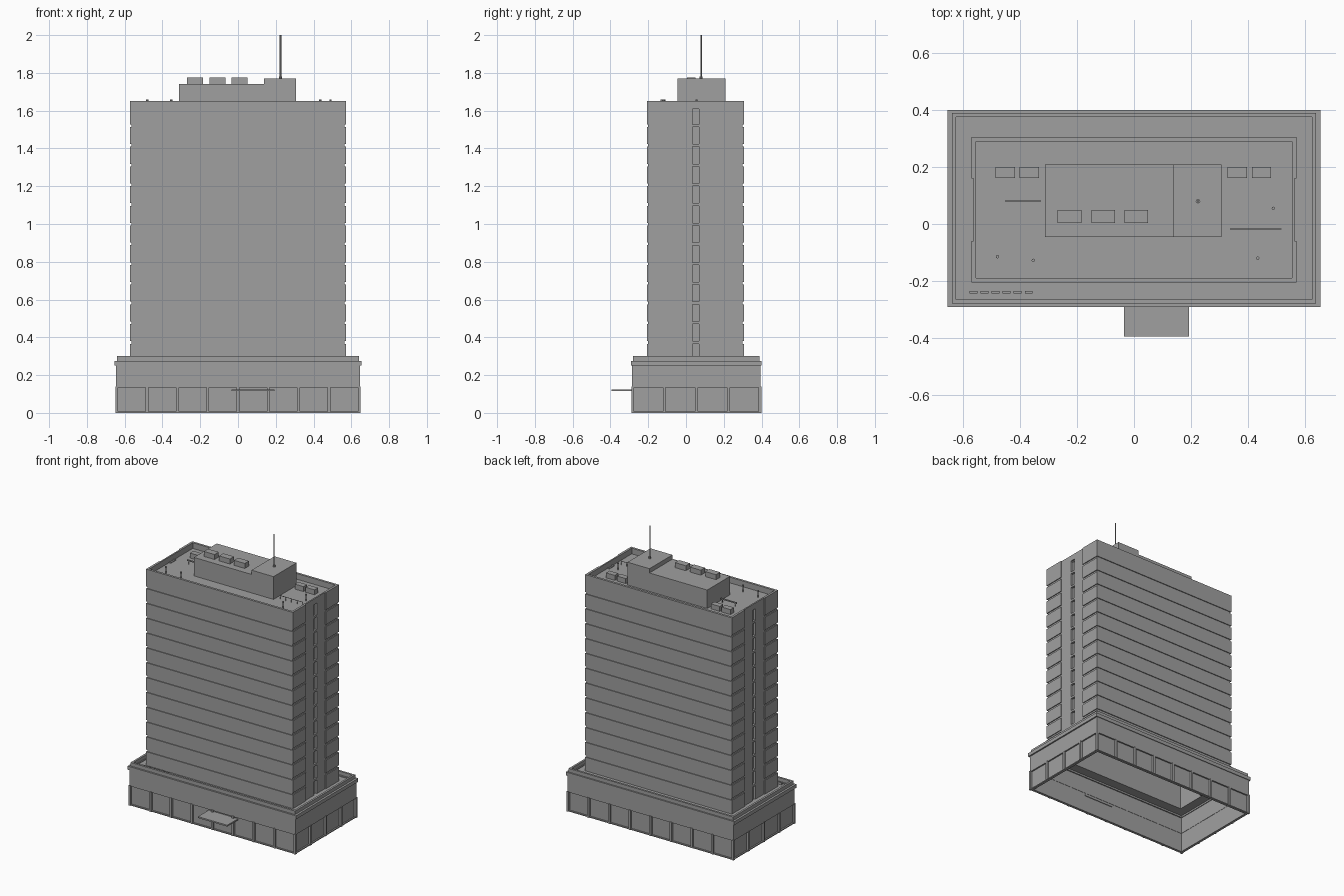
import bpy
import bmesh

old = bpy.data.objects.get("Cube")
if old:
    bpy.data.objects.remove(old)

# Single concrete material
GREY = (0.35, 0.35, 0.35, 1)
concrete = bpy.data.materials.new("concrete_grey")
concrete.use_nodes = True
concrete.diffuse_color = GREY
concrete.node_tree.nodes["Principled BSDF"].inputs["Base Color"].default_value = GREY
concrete.node_tree.nodes["Principled BSDF"].inputs["Roughness"].default_value = 0.8


def finish(name, bm):
    bmesh.ops.recalc_face_normals(bm, faces=bm.faces)
    mesh = bpy.data.meshes.new(name)
    bm.to_mesh(mesh)
    bm.free()
    mesh.materials.append(concrete)
    obj = bpy.data.objects.new(name, mesh)
    bpy.context.collection.objects.link(obj)
    return obj


def box(name, x0, x1, y0, y1, z0, z1):
    bm = bmesh.new()
    for v in bmesh.ops.create_cube(bm, size=1)["verts"]:
        v.co.x = x1 if v.co.x > 0 else x0
        v.co.y = y1 if v.co.y > 0 else y0
        v.co.z = z1 if v.co.z > 0 else z0
    return finish(name, bm)


def rod(name, x, y, z0, z1, r, sides=8):
    bm = bmesh.new()
    cone = bmesh.ops.create_cone(bm, cap_ends=True, segments=sides,
                                 radius1=r, radius2=r, depth=z1 - z0)
    bmesh.ops.translate(bm, verts=cone["verts"], vec=(x, y, (z0 + z1) / 2))
    return finish(name, bm)


def prism(name, outer, inner, z0, z1, closed=True):
    """Wall between two matching outlines, extruded upward."""
    bm = bmesh.new()
    n = len(outer)
    a = [bm.verts.new((x, y, z0)) for x, y in outer]
    b = [bm.verts.new((x, y, z0)) for x, y in inner]
    faces = []
    for i in range(n if closed else n - 1):
        j = (i + 1) % n
        faces.append(bm.faces.new((a[i], a[j], b[j], b[i])))
    up = bmesh.ops.extrude_face_region(bm, geom=faces, use_keep_orig=True)["geom"]
    verts = [g for g in up if isinstance(g, bmesh.types.BMVert)]
    bmesh.ops.translate(bm, verts=verts, vec=(0, 0, z1 - z0))
    return finish(name, bm)


def rect(hx, y0, y1, inset=0.0):
    hx, y0, y1 = hx - inset, y0 + inset, y1 - inset
    return [(-hx, y0), (hx, y0), (hx, y1), (-hx, y1)]


def ring(name, hx, y0, y1, t, z0, z1):
    return prism(name, rect(hx, y0, y1), rect(hx, y0, y1, t), z0, z1)


# Podium: open underneath, glazed ground floor, wall, cornice, parapet, terrace
X, Y0, Y1 = 0.645, -0.285, 0.395
ring("shopfront_glazing", X - 0.01, Y0 + 0.01, Y1 - 0.01, 0.008, 0, 0.14)
ring("shopfront_sill", X, Y0, Y1, 0.015, 0, 0.007)
ring("podium_wall", X, Y0, Y1, 0.02, 0.135, 0.25)
ring("podium_cornice", X + 0.01, Y0 - 0.007, Y1 + 0.005, 0.035, 0.25, 0.275)
ring("podium_parapet", X - 0.005, Y0 + 0.005, Y1 - 0.005, 0.014, 0.275, 0.30)
ring("terrace_roof", X - 0.005, Y0 + 0.007, Y1 - 0.007, 0.085, 0.262, 0.27)

# Shopfront pillars around all four sides
P = 0.0075
for i in range(9):
    x = (i / 4 - 1) * (X - 0.003)
    for side, y in (("front", Y0 + 0.003), ("back", Y1 - 0.003)):
        box(f"{side}_pillar_{i}", x - P, x + P, y - P, y + P, 0, 0.14)
for i in range(1, 4):
    y = Y0 + (Y1 - Y0) * i / 4
    for side, x in (("right", -X + 0.003), ("left", X - 0.003)):
        box(f"{side}_pillar_{i}", x - P, x + P, y - P, y + P, 0, 0.14)

box("entrance_canopy", -0.035, 0.193, -0.395, -0.262, 0.115, 0.125)
for i in range(6):
    x = -0.565 + i * 0.039
    box(f"terrace_planter_{i}", x - 0.014, x + 0.014, -0.245, -0.235, 0.27, 0.285)

# Tower core with a vertical recess on each narrow side
TX, TY0, TY1 = 0.565, -0.2, 0.3
S0, S1, DEPTH, T = 0.035, 0.07, 0.015, 0.01


def core_outline(o):
    half = [(TX - o, TY0 + o), (TX - o, S0 - o), (TX - DEPTH - o, S0 - o),
            (TX - DEPTH - o, S1 + o), (TX - o, S1 + o), (TX - o, TY1 - o)]
    return half + [(-x, y) for x, y in reversed(half)]


prism("tower_core", core_outline(0), core_outline(T), 0.262, 1.615)
ring("tower_parapet", TX, TY0, TY1, T, 1.61, 1.65)
box("tower_roof", -TX + T, TX - T, TY0 + T, TY1 - T, 1.602, 1.61)

# Storey panels wrapping front and back, with thin joints between floors
PITCH, JOINT, FIRST, OUT = 0.1043, 0.014, 0.373, 0.006


def wrap(y, end, o):
    return [(TX + o, end), (TX + o, y), (-TX - o, y), (-TX - o, end)]


for k in range(13):
    low = 0.27 if k == 0 else FIRST + (k - 1) * PITCH + JOINT / 2
    joint = FIRST + k * PITCH
    high = 1.65 if k == 12 else joint - JOINT / 2
    prism(f"front_panel_{k}", wrap(TY0 - OUT, -0.06, OUT), wrap(TY0, -0.06, 0),
          low, high, closed=False)
    prism(f"back_panel_{k}", wrap(TY1 + OUT, 0.16, OUT), wrap(TY1, 0.16, 0),
          low, high, closed=False)
    if k < 12:
        for side, s in (("left", 1), ("right", -1)):
            xs = sorted((s * (TX - DEPTH), s * TX))
            box(f"{side}_slot_bar_{k}", *xs, S0, S1,
                joint - JOINT / 2, joint + JOINT / 2)

# Rooftop plant rooms, cooling units and mast
box("plant_room", -0.312, 0.137, -0.045, 0.21, 1.61, 1.74)
box("lift_room", 0.137, 0.308, -0.045, 0.21, 1.61, 1.77)
for i, x in enumerate((-0.227, -0.108, 0.008)):
    box(f"plant_unit_{i}", x - 0.042, x + 0.042, 0.004, 0.05, 1.74, 1.775)
for i, x in enumerate((-0.452, -0.368, 0.363, 0.448)):
    box(f"roof_unit_{i}", x - 0.034, x + 0.034, 0.161, 0.2, 1.61, 1.645)
rod("mast", 0.225, 0.08, 1.77, 2.0, 0.004)
rod("mast_base", 0.225, 0.08, 1.77, 1.782, 0.008)
for i, (x, y) in enumerate(((-0.48, -0.115), (-0.354, -0.128),
                            (0.435, -0.12), (0.49, 0.055))):
    rod(f"vent_pipe_{i}", x, y, 1.61, 1.65, 0.0035)
    rod(f"vent_cap_{i}", x, y, 1.65, 1.658, 0.006)

# Low pipe run and slim railing on the roof
box("roof_pipe", -0.452, -0.328, 0.077, 0.085, 1.632, 1.64)
box("roof_rail", 0.338, 0.518, -0.019, -0.016, 1.634, 1.637)
for i in range(5):
    x = 0.34 + i * 0.044
    rod(f"rail_post_{i}", x, -0.0175, 1.61, 1.635, 0.0015, 6)
for i, x in enumerate((-0.44, -0.34)):
    rod(f"pipe_support_{i}", x, 0.081, 1.61, 1.633, 0.003, 6)
